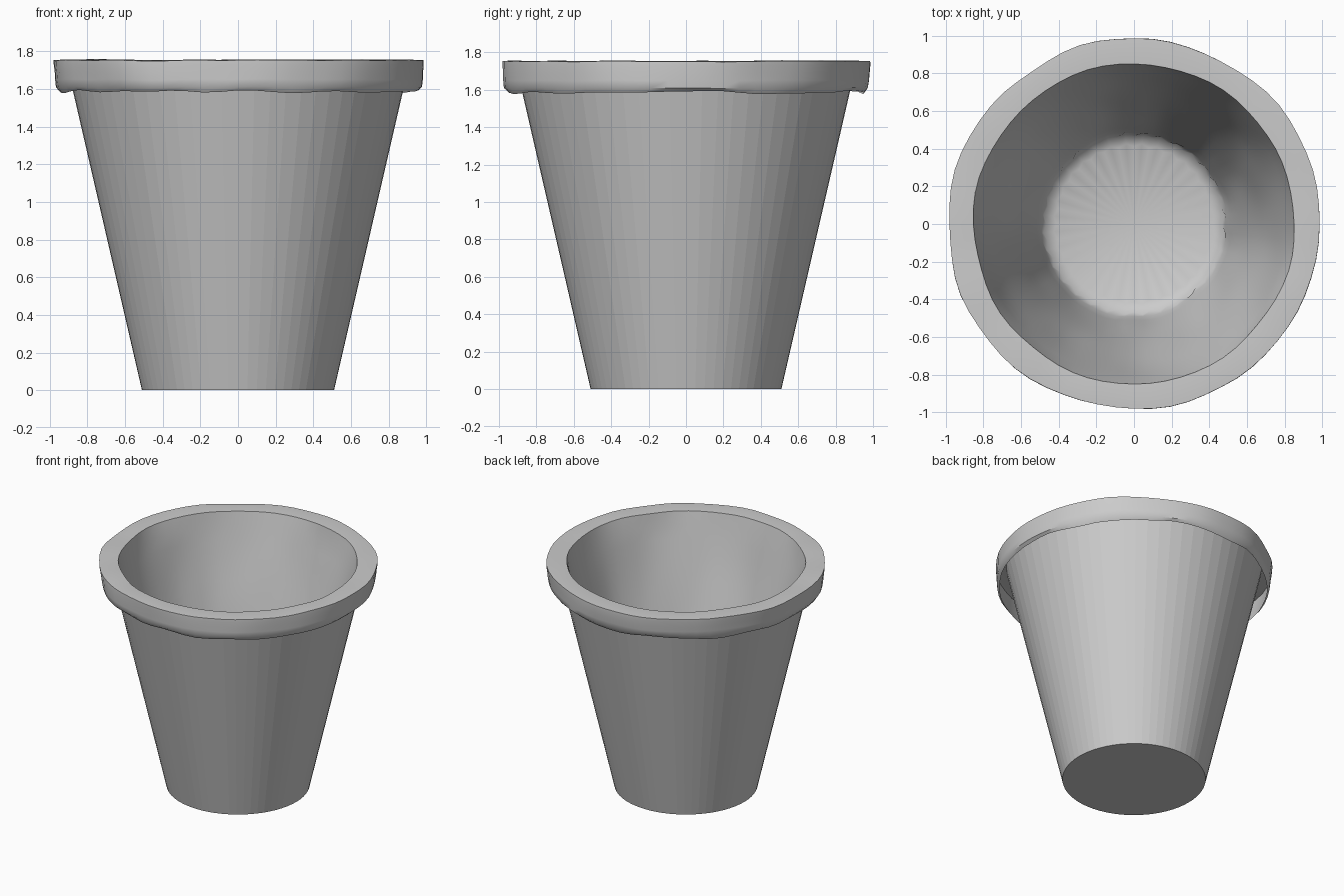
import bpy, bmesh, math
from mathutils import Vector, noise

if "Cube" in bpy.data.objects:
    bpy.data.objects.remove(bpy.data.objects["Cube"])

SEG = 64
clay = bpy.data.materials.new("plain grey clay")
clay.diffuse_color = (0.6, 0.6, 0.6, 1)
clay.use_nodes = True
clay.node_tree.nodes["Principled BSDF"].inputs["Base Color"].default_value = clay.diffuse_color


def wobble(a, z, freq, seed):
    # smooth noise that closes around the circle
    return noise.noise(Vector((math.cos(a) * freq + seed, math.sin(a) * freq, z * 3)))


def lathe(name, rings, seg, jitter, cap_first=False, cap_last=False, angle=35):
    bm = bmesh.new()
    loops = []
    for k, (r, z) in enumerate(rings):
        loop = []
        for i in range(seg):
            a = 2 * math.pi * i / seg
            dr, dz = jitter(a, r, z, k, i)
            loop.append(bm.verts.new(((r + dr) * math.cos(a), (r + dr) * math.sin(a), z + dz)))
        loops.append(loop)
    for lo, hi in zip(loops, loops[1:]):
        for i in range(seg):
            j = (i + 1) % seg
            bm.faces.new((lo[i], lo[j], hi[j], hi[i]))
    if cap_first:
        bm.faces.new(list(reversed(loops[0])))
    if cap_last:
        c = bm.verts.new((0, 0, rings[-1][1]))
        for i in range(seg):
            bm.faces.new((loops[-1][i], loops[-1][(i + 1) % seg], c))
    me = bpy.data.meshes.new(name)
    bm.to_mesh(me)
    bm.free()
    me.materials.append(clay)
    ob = bpy.data.objects.new(name, me)
    bpy.context.collection.objects.link(ob)
    bpy.ops.object.select_all(action='DESELECT')
    ob.select_set(True)
    bpy.context.view_layer.objects.active = ob
    bpy.ops.object.shade_smooth_by_angle(angle=math.radians(angle))
    return ob


# tapered outer wall with flat base, faceted
body = lathe("pot_body", [(0.51, 0), (0.91, 1.735)], SEG,
             lambda a, r, z, k, i: (0, 0), cap_first=True, angle=3)


# thin hand-formed rim: hollow skirt and flat top, then lumpy inner wall and floor
def rim_jitter(a, r, z, k, i):
    n = wobble(a, z, 2.6, 5)
    if k == 0:
        return 0.018 * n, 0.022 * wobble(a, 0, 3.5, 11)
    if k < 6:
        return 0.022 * n, 0.008 * wobble(a, 0, 3, 20)
    if k < 9:
        return 0.012 * wobble(a, 0, 2.2, 8), 0.006 * wobble(a, 0, 3, 20)
    return 0, 0


rim = lathe("rim", [(0.955, 1.585), (0.975, 1.61), (0.98, 1.65), (0.982, 1.69),
                    (0.986, 1.73), (0.986, 1.752), (0.925, 1.755), (0.852, 1.752)],
            SEG, rim_jitter, angle=40)


def inner_jitter(a, r, z, k, i):
    if k == 0:
        return 0.012 * wobble(a, 0, 2.2, 8), 0.006 * wobble(a, 0, 3, 20)
    if z > 0.16:
        return 0.014 * wobble(a, z * 0.6, 3.5, 30), 0
    return (0.008 if i % 2 else -0.008), (0.008 if i % 2 else 0)   # pleated floor edge


STEPS = 16
wall = [(0.852 + (0.49 - 0.852) * t / STEPS, 1.752 + (0.18 - 1.752) * t / STEPS)
        for t in range(STEPS + 1)]
inside = lathe("inner_wall_and_floor", wall + [(0.475, 0.14), (0.42, 0.11)],
               SEG, inner_jitter, cap_last=True, angle=50)

# make the inside surface face the hollow of the pot
bm = bmesh.new()
bm.from_mesh(inside.data)
bmesh.ops.recalc_face_normals(bm, faces=bm.faces[:])
bm.faces.ensure_lookup_table()
f = bm.faces[0]
c = f.calc_center_median()
if f.normal.x * c.x + f.normal.y * c.y > 0:
    bmesh.ops.reverse_faces(bm, faces=bm.faces[:])
bm.to_mesh(inside.data)
bm.free()
